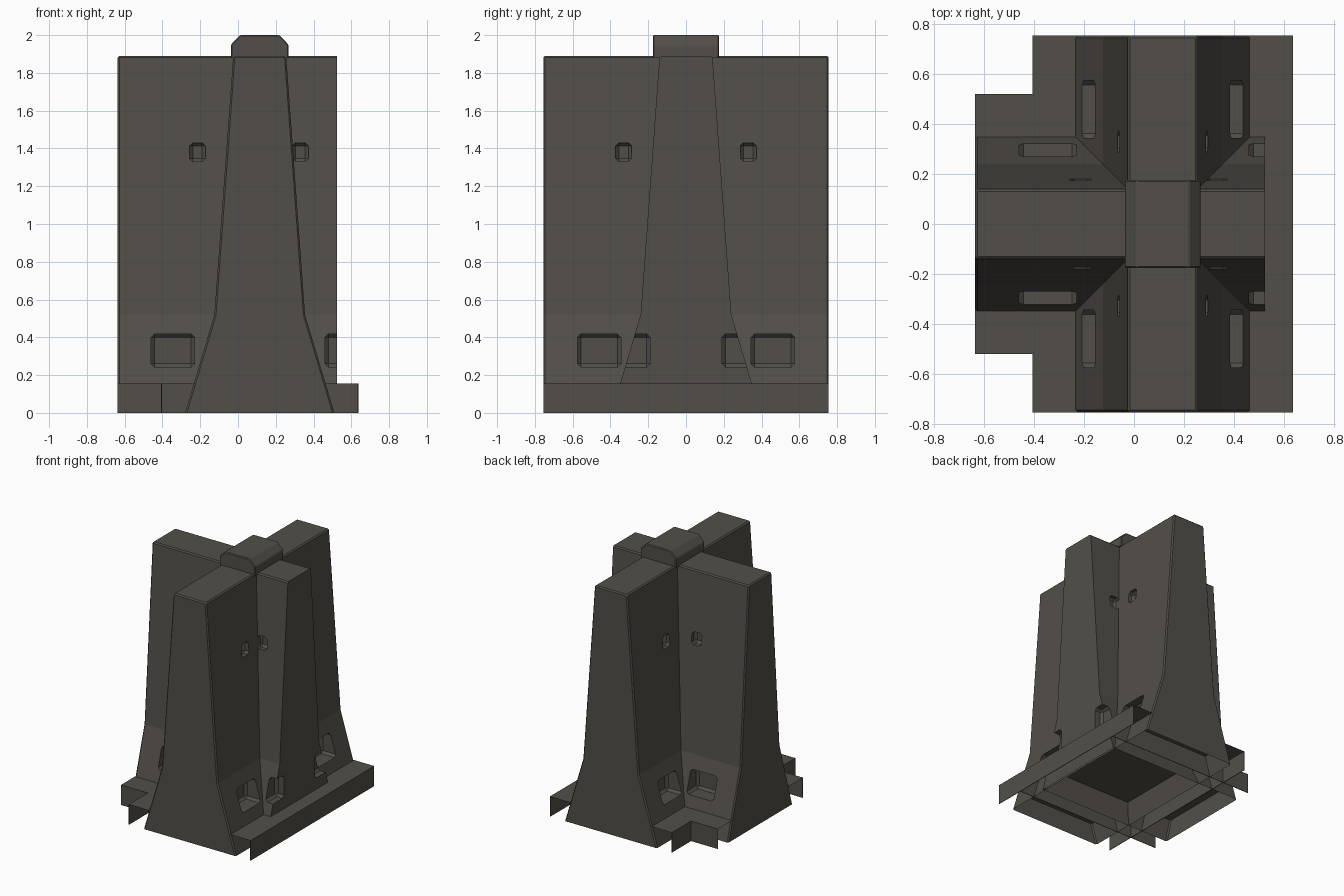
import bpy, bmesh
from math import radians
from mathutils import Matrix

if "Cube" in bpy.data.objects:
    bpy.data.objects.remove(bpy.data.objects["Cube"], do_unlink=True)

mat = bpy.data.materials.new("dark_concrete")
mat.use_nodes = True
color = (0.085, 0.078, 0.067, 1)
mat.diffuse_color = color
mat.node_tree.nodes["Principled BSDF"].inputs["Base Color"].default_value = color

CX = 0.115           # centre line of the long wall
LEDGE = 0.155        # height of the base ledge
PROFILE = [(0.395, 0), (0.24, 0.52), (0.14, 1.89)]


def add_object(name, bm):
    mesh = bpy.data.meshes.new(name)
    bm.to_mesh(mesh)
    bm.free()
    mesh.materials.append(mat)
    obj = bpy.data.objects.new(name, mesh)
    bpy.context.collection.objects.link(obj)
    return obj


def prism(points, start, end):
    """Extrude an x-z outline along y."""
    bm = bmesh.new()
    face = bm.faces.new([bm.verts.new((x, start, z)) for x, z in points])
    ext = bmesh.ops.extrude_face_region(bm, geom=[face])
    verts = [g for g in ext["geom"] if isinstance(g, bmesh.types.BMVert)]
    bmesh.ops.translate(bm, vec=(0, end - start, 0), verts=verts)
    bmesh.ops.recalc_face_normals(bm, faces=bm.faces)
    return bm


def box(bm, size, centre):
    """Box with softened edges."""
    verts = bmesh.ops.create_cube(bm, size=1)["verts"]
    bmesh.ops.scale(bm, vec=size, verts=verts)
    bmesh.ops.translate(bm, vec=centre, verts=verts)
    edges = list({e for v in verts for e in v.link_edges})
    bmesh.ops.bevel(bm, geom=edges, offset=0.018, segments=1, affect='EDGES')


def make_wall(name, start, end, sharp_start, pockets, holes, matrix):
    """Flared wall running along y, with lifting pockets cut in both sides."""
    outline = PROFILE + [(-x, z) for x, z in reversed(PROFILE)]
    bm = prism(outline, start, end)

    def soft(edge):
        a, b = (v.co for v in edge.verts)
        if max(a.z, b.z) < 0.01:
            return False
        if abs(a.y - b.y) > 0.1:
            return a.z > 1.8
        return not (sharp_start and abs(a.y - start) < 0.01)

    bmesh.ops.bevel(bm, geom=[e for e in bm.edges if soft(e)], offset=0.009,
                    segments=1, affect='EDGES')
    wall = add_object(name, bm)

    cut = bmesh.new()
    for side in (-1, 1):
        for y in pockets:
            box(cut, (0.3, 0.23, 0.175), (side * 0.34, y, 0.33))
        for y in holes:
            box(cut, (0.12, 0.085, 0.1), (side * 0.19, y, 1.38))
    cutter = add_object(name + "_cutter", cut)
    cutter.hide_render = True
    mod = wall.modifiers.new("pockets", 'BOOLEAN')
    mod.operation = 'DIFFERENCE'
    mod.solver = 'EXACT'
    mod.object = cutter
    bpy.context.view_layer.objects.active = wall
    bpy.ops.object.modifier_apply(modifier=mod.name)
    bpy.data.objects.remove(cutter, do_unlink=True)

    # open underside
    bm = bmesh.new()
    bm.from_mesh(wall.data)
    floor = [f for f in bm.faces if all(v.co.z < 0.002 for v in f.verts)]
    bmesh.ops.delete(bm, geom=floor, context='FACES')
    bm.transform(matrix)
    bm.to_mesh(wall.data)
    bm.free()
    return wall


# Long wall front to back, and cross wall side to side
make_wall("long_wall", -0.755, 0.755, False, (-0.46, 0.46), (-0.33, 0.33),
          Matrix.Translation((CX, 0, 0)))
make_wall("cross_wall", -0.525, 0.637, True, (-0.575, 0.345), (-0.33, 0.215),
          Matrix.Rotation(radians(90), 4, 'Z'))

# Raised cap on the crossing
cap_half = [(0.152, 1.88), (0.152, 1.95), (0.105, 2.0)]
bm = prism(cap_half + [(-x, z) for x, z in reversed(cap_half)], -0.176, 0.176)
bmesh.ops.bevel(bm, geom=[e for e in bm.edges if max(v.co.z for v in e.verts) > 1.9],
                offset=0.006, segments=1, affect='EDGES')
bmesh.ops.translate(bm, vec=(CX, 0, 0), verts=bm.verts)
add_object("top_cap", bm)

# Stepped base ledge
bm = bmesh.new()
X0, X1, XR, Y0, Y1 = -0.637, -0.407, 0.637, 0.52, 0.755
for xa, ya, yb in ((X0, -Y0, Y0), (X1, Y0, Y1), (X1, -Y1, -Y0)):
    bm.faces.new([bm.verts.new((x, y, LEDGE)) for x, y in
                  ((xa, ya), (XR, ya), (XR, yb), (xa, yb))])
add_object("base_ledge", bm)

# Crossing skirt plates hanging below the ledge
T = 0.004


def skirt(name, xa, xb, ya, yb):
    bm = prism([(xa, 0), (xb, 0), (xb, LEDGE), (xa, LEDGE)], ya, yb)
    add_object(name, bm)


skirt("left_skirt", XR - T, XR, -Y1, Y1)
skirt("right_skirt", X1, X1 + T, -Y1, Y1)
skirt("front_skirt", X0, XR, -Y0, -Y0 + T)
skirt("back_skirt", X0, XR, Y0 - T, Y0)
